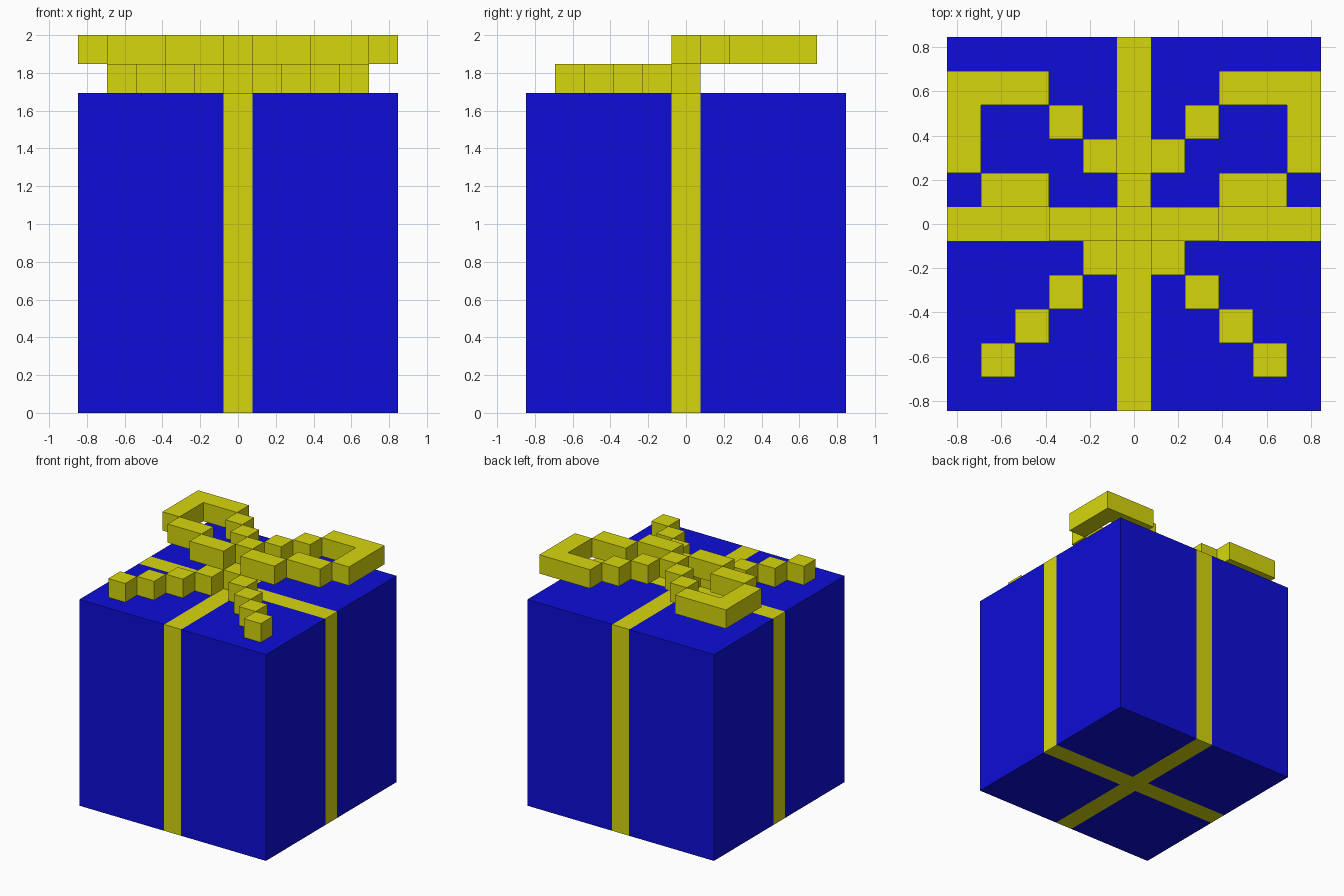
import bpy, bmesh
from mathutils import Vector

if "Cube" in bpy.data.objects:
    bpy.data.objects.remove(bpy.data.objects["Cube"])

U = 2 / 13          # size of one block
H = 5.5 * U         # half width of the box


def material(name, rgb):
    m = bpy.data.materials.new(name)
    m.diffuse_color = (*rgb, 1)
    m.use_nodes = True
    m.node_tree.nodes["Principled BSDF"].inputs["Base Color"].default_value = m.diffuse_color
    return m


blue = material("blue paper", (0.004, 0.004, 0.68))
yellow = material("yellow ribbon", (0.68, 0.68, 0.004))


def add_box(bm, lo, hi):
    """Axis-aligned box between two corners."""
    verts = bmesh.ops.create_cube(bm, size=1)["verts"]
    lo, hi = Vector(lo), Vector(hi)
    for v in verts:
        v.co = (lo + hi) / 2 + v.co * (hi - lo)


def finish(bm, name, mats):
    me = bpy.data.meshes.new(name)
    bm.to_mesh(me)
    bm.free()
    for m in mats:
        me.materials.append(m)
    ob = bpy.data.objects.new(name, me)
    bpy.context.collection.objects.link(ob)
    return ob


def add_runs(name, runs, level):
    """Runs of blocks (x0, x1, y0, y1 inclusive cells) on one level."""
    bm = bmesh.new()
    for x0, x1, y0, y1 in runs:
        add_box(bm, ((x0 - .5) * U, (y0 - .5) * U, level * U),
                ((x1 + .5) * U, (y1 + .5) * U, (level + 1) * U))
    return finish(bm, name, [yellow])


# Gift box, cut along the ribbon bands that lie flush in its faces
bm = bmesh.new()
add_box(bm, (-H, -H, 0), (H, H, 11 * U))
for axis in ((1, 0, 0), (0, 1, 0)):
    for s in (-.5, .5):
        bmesh.ops.bisect_plane(bm, geom=bm.verts[:] + bm.edges[:] + bm.faces[:],
                               plane_co=Vector(axis) * s * U, plane_no=axis)
for f in bm.faces:
    c = f.calc_center_median()
    f.material_index = int(min(abs(c.x), abs(c.y)) < U / 2)
finish(bm, "gift_box", [blue, yellow])

# Knot on the lid and the middle block joining the loops
add_runs("bow_knot", [(0, 0, 0, 0)], 11)
add_runs("bow_back_link", [(0, 0, 1, 1)], 12)

# Ribbon tails and bow loops, right side mirrored to the left
tails = [(i, i, -i, -i) for i in range(1, 5)]
loops = [(1, 2, 0, 0), (3, 4, 1, 1), (5, 5, 2, 3),
         (3, 5, 4, 4), (2, 2, 3, 3), (1, 1, 2, 2)]
for side, s in (("right", 1), ("left", -1)):
    for part, runs, level in (("tail", tails, 11), ("loop", loops, 12)):
        mirrored = [(*sorted((s * a, s * b)), c, d) for a, b, c, d in runs]
        add_runs(f"bow_{part}_{side}", mirrored, level)
